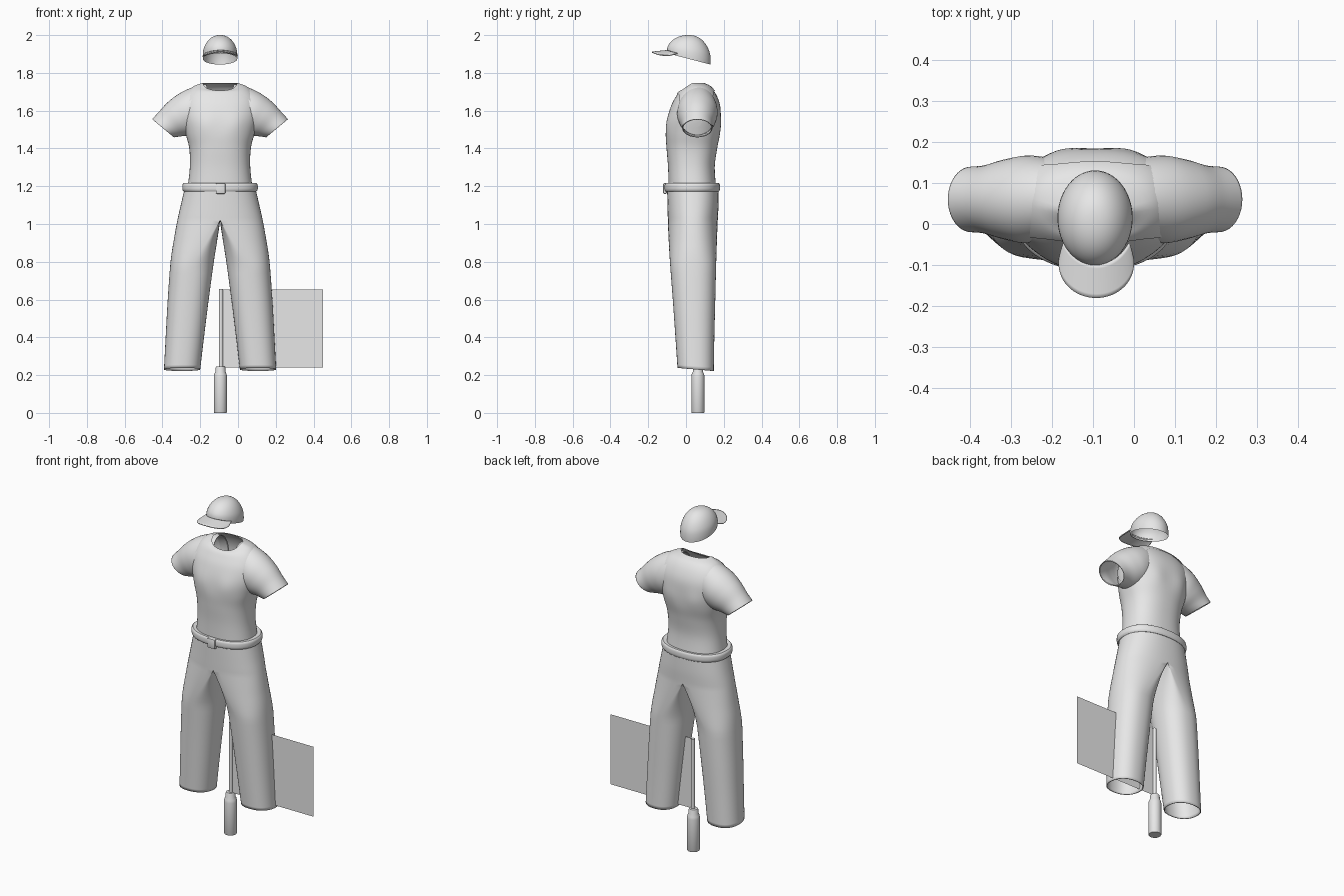
import bpy, bmesh, math
from math import sin, cos, pi, radians, exp
from mathutils import Vector

if "Cube" in bpy.data.objects:
    bpy.data.objects.remove(bpy.data.objects["Cube"])

CX = -0.095  # centre line of the outfit
parts = []

grey = bpy.data.materials.new("light grey")
grey.use_nodes = True
grey.diffuse_color = (0.8, 0.8, 0.8, 1)
grey.node_tree.nodes["Principled BSDF"].inputs["Base Color"].default_value = (0.8, 0.8, 0.8, 1)


def add_object(name, bm):
    mesh = bpy.data.meshes.new(name)
    bm.to_mesh(mesh)
    bm.free()
    obj = bpy.data.objects.new(name, mesh)
    obj.location.x = CX
    mesh.materials.append(grey)
    bpy.context.collection.objects.link(obj)
    parts.append(obj)
    return obj


def loft(name, rings, closed=True):
    """Skin a list of rings; faces lying on the centre plane are left out."""
    bm = bmesh.new()
    rows = [[bm.verts.new(p) for p in ring] for ring in rings]
    n = len(rows[0])
    for a, b in zip(rows, rows[1:]):
        for i in range(n if closed else n - 1):
            j = (i + 1) % n
            quad = (a[i], a[j], b[j], b[i])
            if any(abs(v.co.x) > 1e-4 for v in quad):
                bm.faces.new(quad)
    bmesh.ops.remove_doubles(bm, verts=bm.verts, dist=1e-5)
    return add_object(name, bm)


def sample(table, t):
    """Smooth interpolation through the rows of a table."""
    last = len(table) - 1
    i = min(int(t), last - 1)
    f = t - i
    p0, p1, p2, p3 = (table[max(0, min(last, k))] for k in (i - 1, i, i + 1, i + 2))
    return [b + 0.5 * f * (c - a + f * (2 * a - 5 * b + 4 * c - d + f * (3 * (b - c) + d - a)))
            for a, b, c, d in zip(p0, p1, p2, p3)]


def steps(n, end):
    return [end * i / n for i in range(n + 1)]


def spow(v, e):
    return math.copysign(abs(v) ** e, v) if abs(v) > 1e-9 else 0.0


def angles(n):
    return [2 * pi * i / n for i in range(n)]


def lathe(name, profile, x, y, n=24):
    return loft(name, [[(x + r * cos(a), y + r * sin(a), z) for a in angles(n)]
                       for r, z in profile])


def thicken(obj, amount):
    mod = obj.modifiers.new("thickness", "SOLIDIFY")
    mod.thickness = amount
    mod.offset = -1


# Shirt body: height, half width, front y, back y, drop of the front edge
TORSO = [(1.19, .172, -.092, .16, 0), (1.30, .160, -.095, .152, 0),
         (1.40, .163, -.103, .165, 0), (1.48, .183, -.107, .18, 0),
         (1.56, .203, -.098, .184, 0), (1.63, .203, -.077, .18, 0),
         (1.685, .18, -.052, .16, .008), (1.725, .14, -.035, .13, .025),
         (1.745, .088, -.02, .092, .04)]


def torso_point(a, t, grow=0.0):
    z, w, front, back, drop = sample(TORSO, t)
    x = (w + grow) * spow(cos(a), .85)
    s = spow(sin(a), .85)
    y = (front + back) / 2 + ((back - front) / 2 + grow) * s
    chest = exp(-((abs(x) - .085) / .05) ** 2 - ((z - 1.53) / .06) ** 2)
    y += .007 * chest * (1 if s > 0 else -1) * abs(s)
    return (x, y, z - drop * max(0, -sin(a)) + grow * .5)


ring = angles(64)
top = len(TORSO) - 1
loft("shirt_body", [[torso_point(a, t) for a in ring] for t in steps(40, top)])


# Raglan yoke laid over the shoulders, with a curved seam
def yoke_point(a, f):
    seam = 6.4 - 3.1 * abs(cos(a)) ** 4
    return torso_point(a, seam + (top - seam) * f, .004)


loft("shirt_yoke", [[yoke_point(a, f) for a in ring] for f in steps(16, 1)])

# Sleeves: offset, height, slope in degrees, half height, half depth, y
SLEEVE = [(.06, 1.632, 6, .108, .075, .062), (.11, 1.615, 13, .115, .098, .062),
          (.165, 1.588, 24, .115, .107, .06), (.215, 1.558, 34, .107, .098, .06),
          (.262, 1.53, 43, .089, .084, .06), (.302, 1.507, 50, .075, .08, .06)]
rings = []
for t in steps(30, len(SLEEVE) - 1):
    x, z, slope, high, deep, y = sample(SLEEVE, t)
    up = Vector((sin(radians(slope)), 0, cos(radians(slope))))
    rings.append([Vector((x, y, z)) + Vector((0, deep * cos(a), 0)) + up * high * sin(a)
                  for a in angles(40)])
sleeves = loft("sleeves", rings)
sleeves.modifiers.new("mirror", "MIRROR")
thicken(sleeves, .005)

# Trousers: height, outer offset, inner offset, front y, back y
LEG = [(.23, .297, .105, -.045, .147), (.40, .288, .085, -.056, .15),
       (.60, .277, .06, -.07, .155), (.80, .262, .033, -.085, .16),
       (.92, .244, .014, -.092, .164), (1.02, .226, 0, -.096, .168),
       (1.10, .208, 0, -.098, .172), (1.19, .187, 0, -.1, .172)]
rings = []
for t in steps(42, len(LEG) - 1):
    z, outer, inner, front, back = sample(LEG, t)
    inner = 0 if t >= 5 else max(0, inner)
    join = max(0, min(1, (z - .78) / .24))
    points = []
    for a in angles(48):
        c, s = spow(cos(a), .88), spow(sin(a), .88)
        tube = (outer + inner) / 2 + (outer - inner) / 2 * c
        half_hip = inner + (outer - inner) * max(0, c)
        y = (front + back) / 2 + (back - front) / 2 * s
        points.append((tube + (half_hip - tube) * join, y, z - .008 * s * max(0, 1 - t)))
    rings.append(points)
trousers = loft("trousers", rings)
trousers.modifiers.new("mirror", "MIRROR")
thicken(trousers, .005)

# Belt and buckle
belt = [(1.172, .88), (1.172, .96), (1.178, .99), (1.186, 1), (1.203, 1),
        (1.211, .99), (1.216, .96), (1.214, .84)]
loft("belt", [[(.2 * k * spow(cos(a), .88), .033 + .147 * k * spow(sin(a), .88), z)
               for a in ring] for z, k in belt])

bm = bmesh.new()
bmesh.ops.create_cube(bm, size=1)
bmesh.ops.scale(bm, vec=(.05, .02, .056), verts=bm.verts)
bmesh.ops.translate(bm, vec=(.003, -.111, 1.188), verts=bm.verts)
bmesh.ops.bevel(bm, geom=bm.edges[:], offset=.005, segments=2, affect="EDGES", profile=.5)
add_object("belt_buckle", bm)

# Cap crown: open dome with a rim that slopes down to the back
rings = []
for f in steps(16, pi / 2):
    points = []
    for a in angles(48):
        rim = 1.874 - .03 * sin(a)
        k = cos(f) ** .9 if f < pi / 2 - .01 else 0
        bulge = .96 + .04 * min(1, f * 2.5)
        points.append((.095 * k * bulge * cos(a), .015 + .12 * k * bulge * sin(a),
                       rim + (2 - rim) * sin(f)))
    rings.append(points)
loft("cap_crown", rings)

# Cap visor: crescent bent down at the sides
rows = []
for f in steps(8, 1):
    row = []
    for u in steps(32, 2):
        p = radians(100) * (u - 1)
        xi = .078 * sin(p * .9)
        yi = .02 - .118 * math.sqrt(1 - (xi / .094) ** 2)
        x = xi + (.088 * sin(p) - xi) * f
        y = yi + (-.1 - .08 * cos(p) - yi) * f
        row.append((x + .003, y, 1.915 - .018 * (x / .088) ** 2 - .008 * f))
    rows.append(row)
thicken(loft("cap_visor", rows, closed=False), .006)

# Flag with pole and grip
lathe("flag_grip", [(0, 0), (.033, 0), (.035, .004), (.035, .19), (.033, .205), (.027, .218),
                    (.026, .238), (.023, .245), (0, .246)], .002, .063)
lathe("flag_pole", [(.011, .24), (.011, .655), (0, .655)], .005, .063, 12)
bm = bmesh.new()
bmesh.ops.create_grid(bm, x_segments=1, y_segments=1, size=.5)
for v in bm.verts:
    v.co = (.28 + v.co.x * .53, .063, .448 + v.co.y * .413)
add_object("flag_cloth", bm)

# Smooth shading with sharp edges kept
bpy.ops.object.select_all(action="DESELECT")
for obj in parts:
    obj.select_set(True)
bpy.context.view_layer.objects.active = parts[0]
bpy.ops.object.shade_smooth_by_angle(angle=radians(40))
